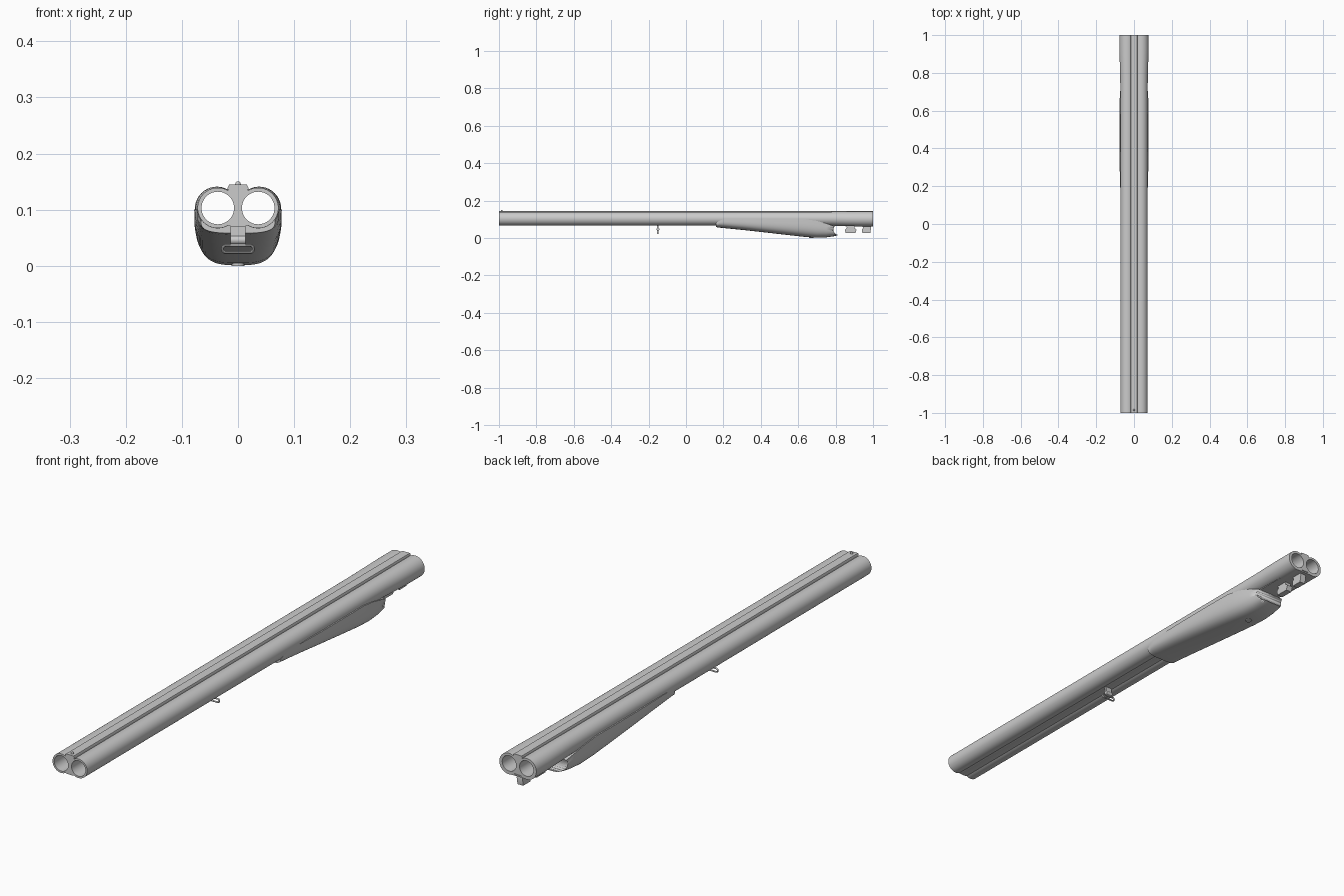
import bpy, bmesh, math
from mathutils import Matrix

old = bpy.data.objects.get("Cube")
if old:
    bpy.data.objects.remove(old)

GREY = (0.6, 0.6, 0.6, 1)
steel = bpy.data.materials.new("light grey")
steel.use_nodes = True
steel.diffuse_color = GREY
steel.node_tree.nodes["Principled BSDF"].inputs["Base Color"].default_value = GREY

BORE_X, BORE_Z = 0.036, 0.103


def finish(name, bm, angle=35):
    bmesh.ops.recalc_face_normals(bm, faces=bm.faces)
    mesh = bpy.data.meshes.new(name)
    bm.to_mesh(mesh)
    bm.free()
    mesh.materials.append(steel)
    ob = bpy.data.objects.new(name, mesh)
    bpy.context.collection.objects.link(ob)
    bpy.ops.object.select_all(action='DESELECT')
    ob.select_set(True)
    bpy.context.view_layer.objects.active = ob
    bpy.ops.object.shade_smooth_by_angle(angle=math.radians(angle))
    return ob


def loft(name, rings, closed=False):
    """Skin rings of points; cap the ends, or join last to first if closed."""
    bm = bmesh.new()
    loops = [[bm.verts.new(p) for p in ring] for ring in rings]
    n = len(loops[0])
    pairs = list(zip(loops, loops[1:]))
    if closed:
        pairs.append((loops[-1], loops[0]))
    else:
        bm.faces.new(loops[0])
        bm.faces.new(loops[-1])
    for a, b in pairs:
        for i in range(n):
            j = (i + 1) % n
            bm.faces.new((a[i], a[j], b[j], b[i]))
    return finish(name, bm)


def along_y(name, half, y0, y1):
    """Extrude a left-right symmetric x, z outline along y."""
    outline = half + [(-x, z) for x, z in reversed(half) if x > 0]
    return loft(name, [[(x, y, z) for x, z in outline] for y in (y0, y1)])


def along_x(name, outline, half_width):
    return loft(name, [[(x, y, z) for y, z in outline] for x in (-half_width, half_width)])


def cylinder(name, loc, radius, depth, axis=None, seg=24):
    bm = bmesh.new()
    m = Matrix.Translation(loc)
    if axis:
        m = m @ Matrix.Rotation(math.pi / 2, 4, axis)
    bmesh.ops.create_cone(bm, cap_ends=True, segments=seg, radius1=radius,
                          radius2=radius, depth=depth, matrix=m)
    return finish(name, bm)


# Two open tubes, thicker and slightly spread at the breech (y, radius, spread)
tube = [(-1, 0.036, 0), (0.7, 0.0365, 0), (0.78, 0.037, 0), (0.86, 0.0385, 0.001), (0.92, 0.0395, 0.0015),
        (1, 0.0395, 0.0015), (1, 0.029, 0), (-1, 0.029, 0)]
for side, sign in (("left", 1), ("right", -1)):
    loft(side + "_barrel", [[(sign * (BORE_X + d) + r * math.cos(math.tau * a / 64), y,
                              BORE_Z - d + r * math.sin(math.tau * a / 64))
                             for a in range(64)] for y, r, d in tube], closed=True)


# Ribs nestled against the tubes, and the flat under the breech
def valley(direction):
    """Outline following the tube wall from the middle up or down."""
    return [(BORE_X * (1 - math.cos(math.radians(t))),
             BORE_Z + direction * 0.0358 * math.sin(math.radians(t))) for t in range(0, 61, 10)]


along_y("top_rib", valley(1) + [(0.0185, 0.139), (0.016, 0.1445), (0, 0.1445)], -1, 1)
along_y("bottom_rib", valley(-1) + [(0.012, 0.07), (0, 0.07)], -1, 1)
along_y("breech_flat", [(0, 0.068), (0.046, 0.068), (0.046, 0.063), (0, 0.063)], 0.78, 1)

# Sight bead
bm = bmesh.new()
bmesh.ops.create_uvsphere(bm, u_segments=16, v_segments=10, radius=0.005,
                          matrix=Matrix.Translation((0, -0.985, 0.1455)))
finish("sight_bead", bm)

# Fore-end trough hugging the tubes (y, half width, top, bottom)
stations = [(0.16, 0.066, 0.08, 0.058), (0.18, 0.071, 0.093, 0.055), (0.2, 0.0735, 0.1, 0.053),
            (0.3, 0.076, 0.1, 0.043), (0.4, 0.078, 0.1, 0.032), (0.55, 0.078, 0.1, 0.015),
            (0.64, 0.077, 0.1, 0.005), (0.7, 0.0735, 0.091, 0.001), (0.75, 0.067, 0.077, 0.003),
            (0.79, 0.06, 0.064, 0.009), (0.81, 0.056, 0.056, 0.014)]


def trough(y, w, top, low):
    outer, inner = [], []
    for i in range(33):
        a = math.pi * i / 32
        c, s = math.cos(a), max(math.sin(a), 0)
        outer.append((math.copysign(w * abs(c) ** 0.62, c), y, top - (top - low) * s ** 0.62))
    for i in range(1, 32):
        x = w * (i / 16 - 1)
        wall = BORE_Z - math.sqrt(max(0.034 ** 2 - (abs(x) - BORE_X) ** 2, 0))
        inner.append((x, y, min(top, wall, 0.085) if abs(x) < BORE_X else min(top, wall)))
    return outer + inner


fore = loft("fore_end", [trough(*s) for s in stations])

# Hollow across the rear of the fore-end
cutter = cylinder("hinge_cutter", (0, 0.816, 0.044), 0.028, 0.3, 'Y', 40)
cutter.hide_render = True
cutter.hide_viewport = True
cut = fore.modifiers.new("hinge hollow", 'BOOLEAN')
cut.operation = 'DIFFERENCE'
cut.object = cutter
cylinder("fore_end_screw", (0, 0.67, 0.005), 0.012, 0.01)

# Locking lumps under the breech
along_x("front_lump", [(0.85, 0.066), (0.86, 0.055), (0.85, 0.044), (0.853, 0.026), (0.905, 0.026),
                       (0.912, 0.045), (0.9, 0.052), (0.9, 0.066)], 0.012)
along_x("rear_lump", [(0.94, 0.066), (0.948, 0.055), (0.94, 0.044), (0.943, 0.026), (0.985, 0.026),
                      (0.99, 0.055), (0.985, 0.066)], 0.012)

# Sling mount: post, cross pin and a stadium-shaped loop
along_y("sling_post", [(0, 0.073), (0.013, 0.073), (0.013, 0.037), (0, 0.037)], -0.154, -0.146)
cylinder("sling_pin", (0, -0.15, 0.046), 0.008, 0.026, 'Y')
rings = []
for i in range(32):
    a = math.tau * (i + 0.5) / 32
    c, s = math.cos(a), math.sin(a)
    shift = math.copysign(0.021, c)
    rings.append([(shift + c * (0.0065 + 0.0025 * math.cos(t)), -0.15 + 0.004 * math.sin(t),
                   0.03 + s * (0.0065 + 0.0025 * math.cos(t))) for t in [math.tau * k / 10 for k in range(10)]])
loft("sling_loop", rings, closed=True)
